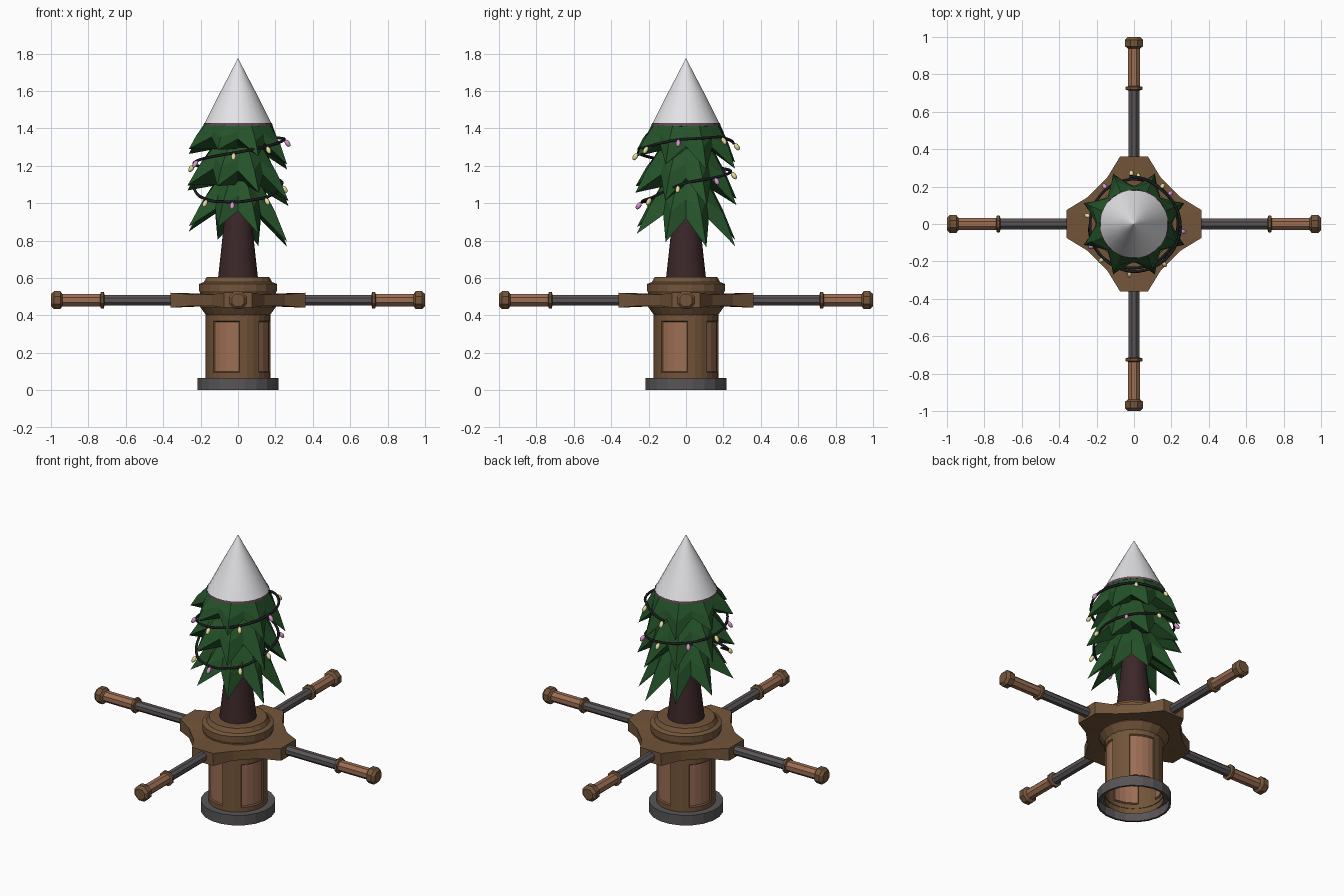
import bpy, bmesh, math
from math import sin, cos, pi, radians
from mathutils import Matrix, Vector

if "Cube" in bpy.data.objects:
    bpy.data.objects.remove(bpy.data.objects["Cube"])


def material(name, rgb):
    m = bpy.data.materials.new(name)
    m.diffuse_color = (*rgb, 1)
    m.use_nodes = True
    m.node_tree.nodes["Principled BSDF"].inputs["Base Color"].default_value = m.diffuse_color
    return m


WOOD = material("brown wood", (0.17, 0.09, 0.042))
PANEL = material("light wood", (0.33, 0.155, 0.088))
IRON = material("grey metal", (0.10, 0.09, 0.095))
LEAF = material("green needles", (0.018, 0.085, 0.022))
BARK = material("dark bark", (0.045, 0.020, 0.022))
RIM = material("snow rim", (0.12, 0.075, 0.09))
SNOW = material("snow white", (0.78, 0.78, 0.81))
WIRE = material("black wire", (0.012, 0.012, 0.014))
YELLOW = material("yellow bulb", (0.80, 0.74, 0.33))
PINK = material("pink bulb", (0.66, 0.30, 0.62))


def finish(name, bm, *mats, smooth=None):
    bmesh.ops.remove_doubles(bm, verts=bm.verts, dist=1e-5)
    bmesh.ops.recalc_face_normals(bm, faces=bm.faces)
    me = bpy.data.meshes.new(name)
    bm.to_mesh(me)
    bm.free()
    ob = bpy.data.objects.new(name, me)
    bpy.context.collection.objects.link(ob)
    for m in mats:
        me.materials.append(m)
    if smooth:
        bpy.ops.object.select_all(action='DESELECT')
        ob.select_set(True)
        bpy.context.view_layer.objects.active = ob
        bpy.ops.object.shade_smooth_by_angle(angle=radians(smooth))
    return ob


def skin(bm, rings):
    """Join closed rings of points with faces."""
    vs = [[bm.verts.new(p) for p in r] for r in rings]
    n = len(vs[0])
    for a, b in zip(vs, vs[1:]):
        for i in range(n):
            j = (i + 1) % n
            bm.faces.new((a[i], a[j], b[j], b[i]))
    return vs


def lathe(name, profile, sides, mat, matrix=Matrix(), smooth=None):
    bm = bmesh.new()
    off = pi / sides
    skin(bm, [[matrix @ Vector((max(r, 1e-4) * cos(2 * pi * i / sides + off),
                                max(r, 1e-4) * sin(2 * pi * i / sides + off), z))
               for i in range(sides)] for r, z in profile])
    return finish(name, bm, mat, smooth=smooth)


# Base ring, open underneath
lathe("base_ring", [(0.205, 0), (0.218, 0), (0.218, 0.065), (0.17, 0.065)], 20, IRON)

# Drum with four recessed panels, all offset the same way
bm = bmesh.new()
angles = []
for q in range(4):
    angles += [radians(a + 90 * q) for a in (-49, -36, -23, -10, 3, 16, 29)]
zs = (0.03, 0.095, 0.37, 0.405)
rows = skin(bm, [[(0.173 * cos(a), 0.173 * sin(a), z) for a in angles] for z in zs])
bm.faces.ensure_lookup_table()
n = len(angles)
panel_faces = [bm.faces[n + i] for i in range(n) if i % 7 < 4]
bmesh.ops.recalc_face_normals(bm, faces=bm.faces)
bmesh.ops.inset_region(bm, faces=panel_faces, thickness=0.006, depth=-0.008)
for f in panel_faces:
    f.material_index = 1
finish("drum", bm, WOOD, PANEL)

# Stepped collar carrying the trunk
lathe("collar", [(0.172, 0.40), (0.205, 0.445), (0.205, 0.52), (0.21, 0.53), (0.21, 0.568),
                 (0.185, 0.578), (0.17, 0.604), (0.0, 0.604)], 20, WOOD)

# Four-pointed hub plate, thinner on its diagonals
bm = bmesh.new()
quarter = [(0.36, -0.075), (0.36, 0.075), (0.25, 0.142), (0.142, 0.25)]
outline = [Matrix.Rotation(q * pi / 2, 3, 'Z') @ Vector((x, y, 0))
           for q in range(4) for x, y in quarter]
half = [0.040, 0.040, 0.030, 0.030] * 4
skin(bm, [[(0.55 * p.x, 0.55 * p.y, 0.45) for p in outline],
          [(p.x, p.y, 0.481 - h) for p, h in zip(outline, half)],
          [(p.x, p.y, 0.481 + h) for p, h in zip(outline, half)],
          [(0.55 * p.x, 0.55 * p.y, 0.515) for p in outline]])
finish("hub_plate", bm, WOOD)

# Four push bars: rod, stop ring, grip and end knob
for q in range(4):
    m = (Matrix.Translation((0, 0, 0.481)) @ Matrix.Rotation(q * pi / 2, 4, 'Z')
         @ Matrix.Rotation(pi / 2, 4, 'Y'))
    lathe(f"bar_rod_{q}", [(0.031, 0.2), (0.031, 0.73)], 8, IRON, m)
    lathe(f"bar_stop_{q}", [(0.03, 0.713), (0.048, 0.718), (0.048, 0.733), (0.03, 0.738)],
          8, WOOD, m)
    lathe(f"bar_grip_{q}", [(0.035, 0.73), (0.035, 0.95)], 8, PANEL, m)
    lathe(f"bar_knob_{q}", [(0.034, 0.938), (0.052, 0.95), (0.052, 0.984),
                            (0.036, 1.0), (0, 1.0)], 8, WOOD, m)

# Trunk
lathe("trunk", [(0.109, 0.60), (0.092, 0.75), (0.076, 0.90), (0.06, 1.10)], 16, BARK, smooth=30)


# Needle tiers: pointed skirts that sag towards the back right
def tier(name, top, notch, tip, inner):
    bm = bmesh.new()
    rings = [[], [], [], []]
    for i in range(16):
        a = i * pi / 8 + pi / 8
        spike = i % 2 == 0
        d = Vector((cos(a), sin(a)))
        sag = -0.045 * (d.x + 0.8 * d.y)
        r, z = tip if spike else notch
        z += sag if spike else sag * 0.5
        mid_r = 0.5 * (top[0] + r) + (0.012 if spike else 0.004)
        edge = [(top[0], top[1]), (mid_r, 0.5 * (top[1] + z)), (r, z), inner]
        for ring, (rr, zz) in zip(rings, edge):
            ring.append((rr * d.x, rr * d.y, zz))
    skin(bm, rings)
    finish(name, bm, LEAF)


tier("needles_lower", (0.12, 1.12), (0.172, 0.94), (0.285, 0.82), (0.06, 1.0))
tier("needles_middle", (0.14, 1.30), (0.19, 1.155), (0.292, 1.04), (0.10, 1.10))
tier("needles_upper", (0.183, 1.42), (0.20, 1.325), (0.284, 1.235), (0.13, 1.29))

# Snow cap with its thin rim
lathe("snow_rim", [(0.17, 1.408), (0.186, 1.412), (0.184, 1.428)], 24, RIM)
lathe("snow_cap", [(0.10, 1.42), (0.182, 1.424), (0.10, 1.585), (0.03, 1.718), (0, 1.776)],
      24, SNOW, smooth=40)

# Light string: angle, height and radius keys, blended along the spiral
KEYS = [(185, 1.10, 0.24), (210, 1.04, 0.245), (235, 1.01, 0.245), (270, 1.005, 0.235),
        (310, 1.03, 0.235), (360, 1.11, 0.235), (450, 1.17, 0.24), (540, 1.21, 0.235),
        (630, 1.272, 0.255), (710, 1.34, 0.25), (770, 1.355, 0.235), (815, 1.32, 0.255)]


def string_point(deg, out=0.0):
    for (a0, z0, r0), (a1, z1, r1) in zip(KEYS, KEYS[1:]):
        if deg <= a1:
            break
    t = (deg - a0) / (a1 - a0)
    r, a = r0 + (r1 - r0) * t + out, radians(deg)
    return Vector((r * cos(a), r * sin(a), z0 + (z1 - z0) * t))


cu = bpy.data.curves.new("light_string", 'CURVE')
cu.dimensions = '3D'
cu.bevel_depth = 0.008
cu.bevel_resolution = 1
cu.use_fill_caps = True
steps = list(range(185, 816, 9))
sp = cu.splines.new('POLY')
sp.points.add(len(steps) - 1)
for p, deg in zip(sp.points, steps):
    p.co = (*string_point(deg), 1)
cu.materials.append(WIRE)
bpy.context.collection.objects.link(bpy.data.objects.new("light_string", cu))

# Bulbs hanging from the string
BULBS = [(228, 0), (263, 1), (308, 0), (350, 0), (400, 1), (445, 0), (488, 1), (530, 0),
         (568, 1), (625, 0), (667, 0), (711, 1), (773, 0), (813, 0)]
for k, (deg, pink) in enumerate(BULBS):
    bm = bmesh.new()
    tilt = Matrix.Rotation(radians(deg), 4, 'Z') @ Matrix.Rotation(radians(-35), 4, 'Y')
    bmesh.ops.create_uvsphere(bm, u_segments=8, v_segments=6, radius=1, matrix=(
        Matrix.Translation(string_point(deg, 0.018) - Vector((0, 0, 0.02))) @ tilt
        @ Matrix.Diagonal((0.013, 0.013, 0.022, 1))))
    finish(f"bulb_{k}", bm, PINK if pink else YELLOW, smooth=60)
